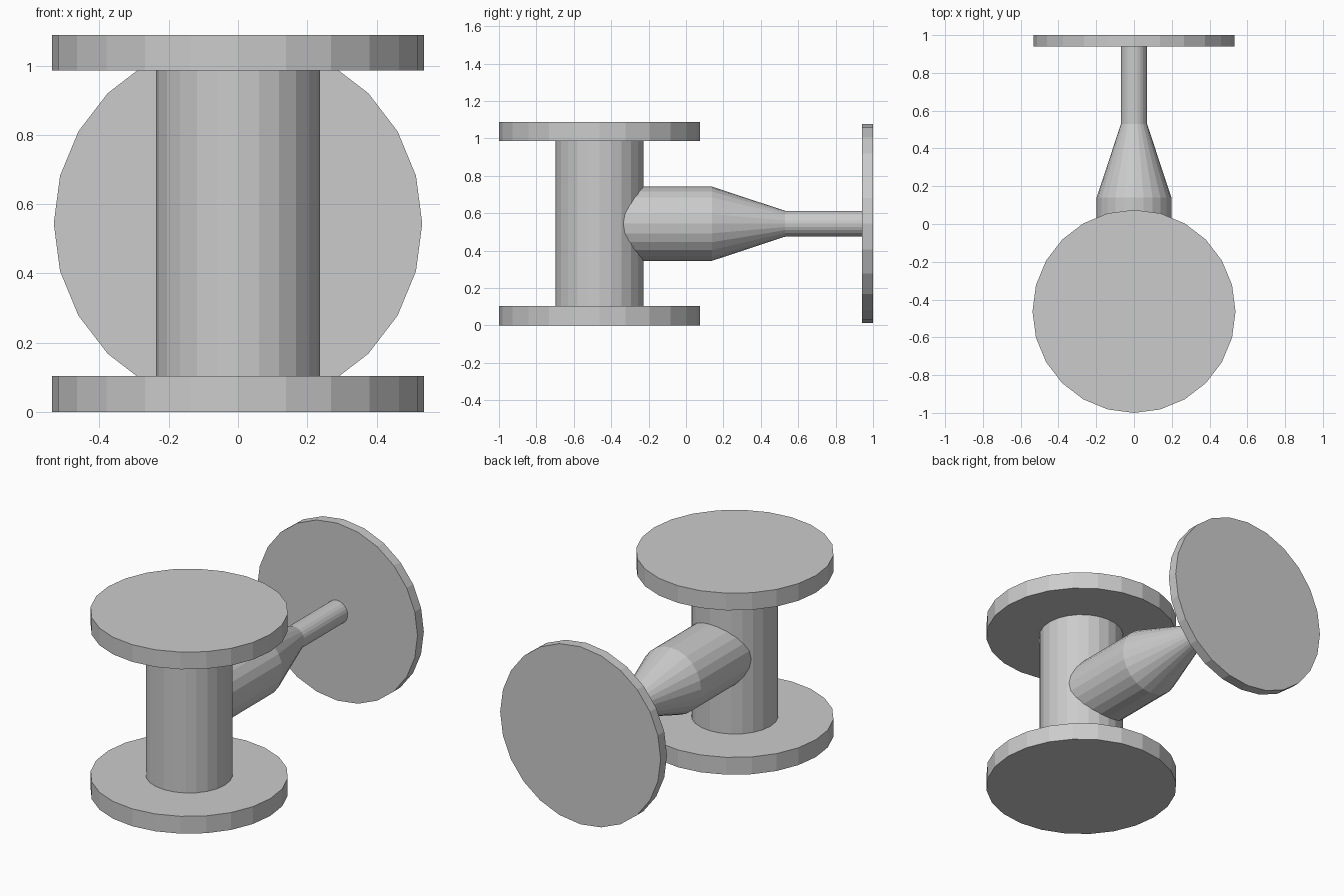
import bpy, bmesh
from math import cos, sin, pi
from mathutils import Matrix

if "Cube" in bpy.data.objects:
    bpy.data.objects.remove(bpy.data.objects["Cube"])

SIDES = 24


def lathe(name, profile, matrix):
    """Closed flat-faced solid from (radius, height) points turned about local z."""
    bm = bmesh.new()
    rings = [[bm.verts.new((r * cos(2 * pi * i / SIDES), r * sin(2 * pi * i / SIDES), h))
              for i in range(SIDES)] for r, h in profile]
    for a, b in zip(rings, rings[1:]):
        for i in range(SIDES):
            j = (i + 1) % SIDES
            bm.faces.new((a[i], a[j], b[j], b[i]))
    bm.faces.new(rings[0][::-1])
    bm.faces.new(rings[-1])
    bm.transform(matrix)
    bmesh.ops.recalc_face_normals(bm, faces=bm.faces)
    mesh = bpy.data.meshes.new(name)
    bm.to_mesh(mesh)
    bm.free()
    obj = bpy.data.objects.new(name, mesh)
    bpy.context.collection.objects.link(obj)
    return obj


# Upright pipe with a flange at each end
R, r = 0.5375, 0.2365
lathe("main_pipe",
      [(R, 0), (R, 0.104), (r, 0.104), (r, 0.985), (R, 0.985), (R, 1.088)],
      Matrix.Translation((0, -0.4625, 0)))

# Side branch: wide tube, reducer cone, narrow tube and end flange, along +y
to_y = Matrix.Translation((0, 0, 0.544)) @ Matrix.Rotation(-pi / 2, 4, 'X')
lathe("side_branch",
      [(0.198, -0.40), (0.198, 0.14), (0.069, 0.53), (0.069, 0.94),
       (0.532, 0.94), (0.532, 1.0)],
      to_y)
